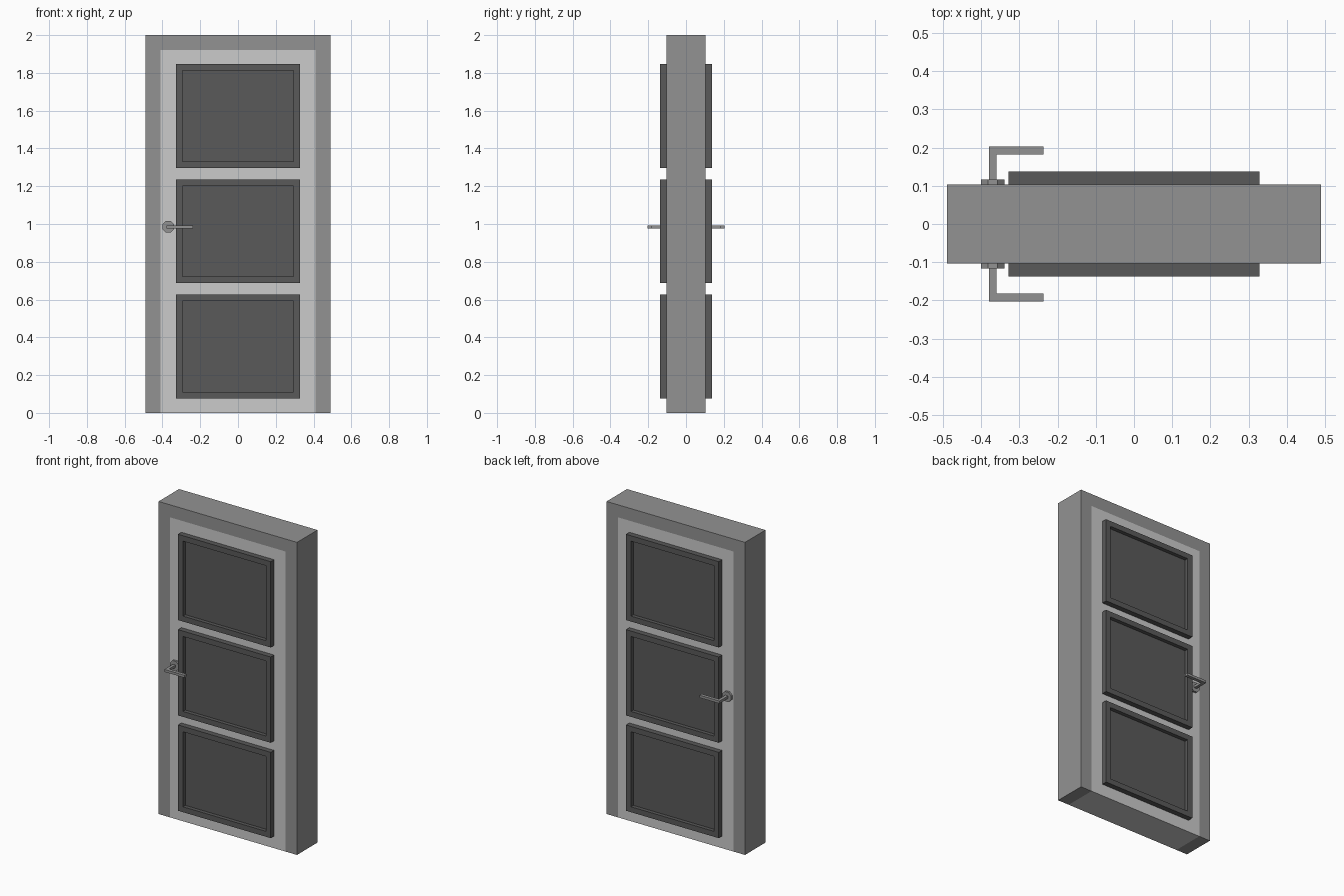
import bpy, bmesh, math
from mathutils import Matrix, Vector

if "Cube" in bpy.data.objects:
    bpy.data.objects.remove(bpy.data.objects["Cube"])


def material(name, v):
    m = bpy.data.materials.new(name)
    m.diffuse_color = (v, v, v, 1)
    m.use_nodes = True
    m.node_tree.nodes["Principled BSDF"].inputs["Base Color"].default_value = m.diffuse_color
    return m


MID = material("mid_grey", 0.29)
LIGHT = material("light_grey", 0.65)
DARK = material("dark_grey", 0.1)


def finish(name, bm, mat):
    bmesh.ops.recalc_face_normals(bm, faces=bm.faces)
    me = bpy.data.meshes.new(name)
    bm.to_mesh(me)
    bm.free()
    me.materials.append(mat)
    ob = bpy.data.objects.new(name, me)
    bpy.context.collection.objects.link(ob)
    return ob


def extrude_profile(name, pts, depth, mat):
    """Extrude a closed 3D outline along the depth vector."""
    bm = bmesh.new()
    face = bm.faces.new([bm.verts.new(p) for p in pts])
    ext = bmesh.ops.extrude_face_region(bm, geom=[face])
    verts = [g for g in ext["geom"] if isinstance(g, bmesh.types.BMVert)]
    bmesh.ops.translate(bm, verts=verts, vec=Vector(depth))
    return finish(name, bm, mat)


def box(bm, x, y, z0, z1):
    m = Matrix.Translation((0, 0, (z0 + z1) / 2)) @ Matrix.Diagonal((2 * x, 2 * y, z1 - z0, 1))
    bmesh.ops.create_cube(bm, size=1, matrix=m)


W, D, H = 0.49, 0.1035, 2.0      # outer half width, half depth, height
IN, TOP = 0.41, 1.92             # leaf half width and height

# Door frame: upside-down U
outline = [(-W, 0), (-W, H), (W, H), (W, 0), (IN, 0), (IN, TOP), (-IN, TOP), (-IN, 0)]
extrude_profile("door_frame", [(x, -D, z) for x, z in outline], (0, 2 * D, 0), MID)

# Door leaf, flush with the frame
bm = bmesh.new()
box(bm, IN, D, 0, TOP)
finish("door_leaf", bm, LIGHT)

# Three raised panels, each with a square-edged recess on both faces
for label, z0 in (("bottom", 0.077), ("middle", 0.687), ("top", 1.297)):
    bm = bmesh.new()
    box(bm, 0.328, 0.1375, z0, z0 + 0.549)
    bm.normal_update()
    sides = [f for f in bm.faces if abs(f.normal.y) > 0.9]
    bmesh.ops.inset_individual(bm, faces=sides, thickness=0.049, depth=0)
    for f in bmesh.ops.extrude_discrete_faces(bm, faces=sides)["faces"]:
        step = -0.024 if f.calc_center_median().y > 0 else 0.024
        bmesh.ops.translate(bm, verts=f.verts, vec=(0, step, 0))
    finish(label + "_panel", bm, DARK)

# Handles on both sides: octagonal rose and square L-shaped lever
HX, HZ, R = -0.3695, 0.985, 0.0335
for side, s in (("front", -1), ("back", 1)):
    ring = [math.radians(22.5 + 45 * i) for i in range(8)]
    extrude_profile(side + "_rose",
                    [(HX + R * math.cos(a), s * D, HZ + R * math.sin(a)) for a in ring],
                    (0, s * 0.013, 0), MID)
    lever = [(-0.379, 0.11), (-0.379, 0.203), (-0.237, 0.203),
             (-0.237, 0.182), (-0.36, 0.182), (-0.36, 0.11)]
    extrude_profile(side + "_lever",
                    [(x, s * y, HZ - 0.008) for x, y in lever], (0, 0, 0.016), MID)
